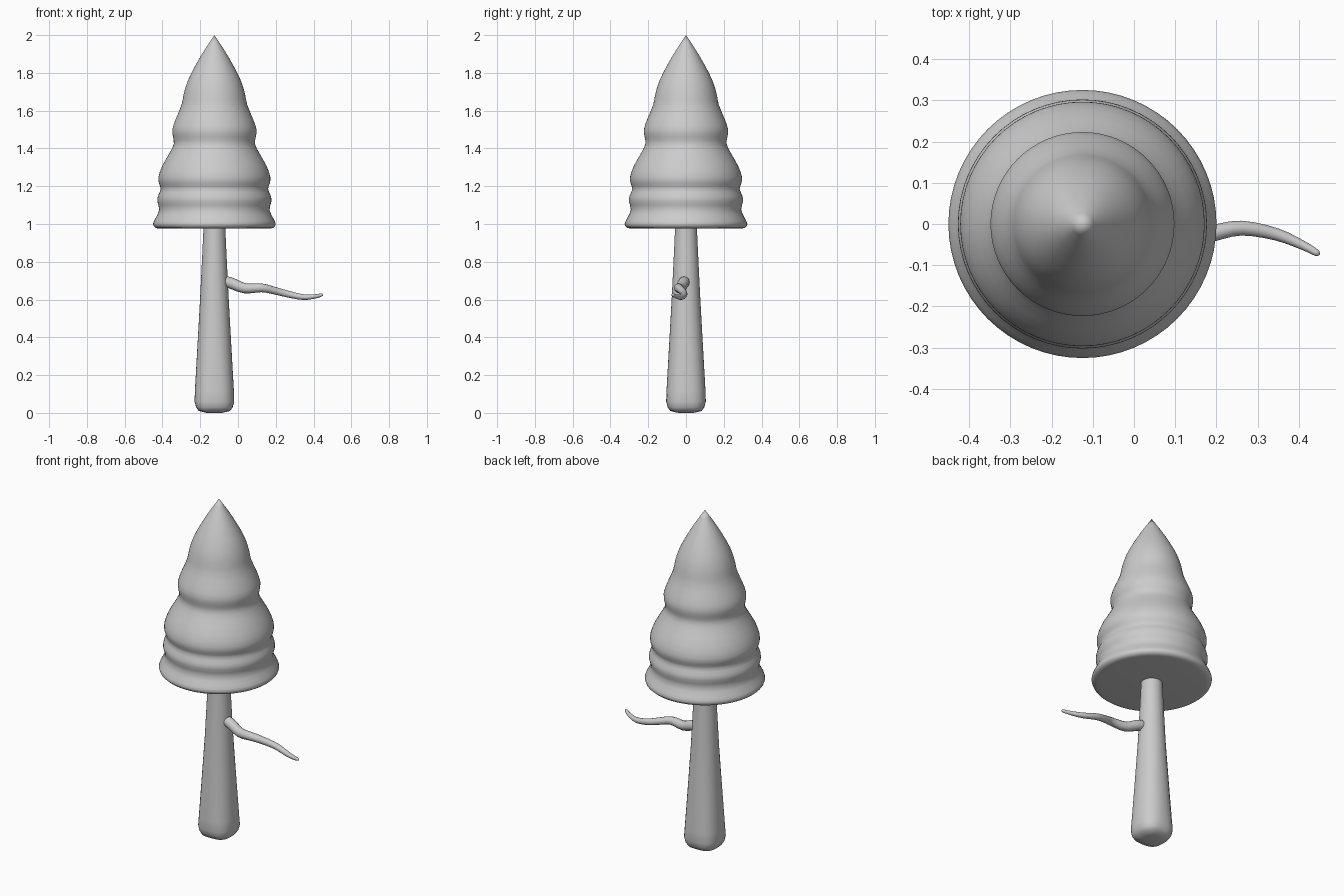
import bpy, bmesh, math
from mathutils import Vector

if "Cube" in bpy.data.objects:
    bpy.data.objects.remove(bpy.data.objects["Cube"])

CX = -0.125  # tree axis


def loft(name, rings, angle):
    """Skin a stack of equal-length point rings and cap both ends."""
    bm = bmesh.new()
    loops = [[bm.verts.new(p) for p in ring] for ring in rings]
    n = len(loops[0])
    for a, b in zip(loops, loops[1:]):
        for i in range(n):
            j = (i + 1) % n
            bm.faces.new((a[i], a[j], b[j], b[i]))
    bm.faces.new(loops[0][::-1])
    bm.faces.new(loops[-1])
    bmesh.ops.remove_doubles(bm, verts=bm.verts[:], dist=1e-5)
    bmesh.ops.recalc_face_normals(bm, faces=bm.faces[:])
    me = bpy.data.meshes.new(name)
    bm.to_mesh(me)
    bm.free()
    ob = bpy.data.objects.new(name, me)
    bpy.context.collection.objects.link(ob)
    bpy.ops.object.select_all(action='DESELECT')
    ob.select_set(True)
    bpy.context.view_layer.objects.active = ob
    bpy.ops.object.shade_smooth_by_angle(angle=math.radians(angle))
    return ob


def ring(r, z, n, power=2.0):
    """Horizontal superellipse ring around the tree axis."""
    pts = []
    for i in range(n):
        t = 2 * math.pi * i / n
        c, s = math.cos(t), math.sin(t)
        k = r / (abs(c) ** power + abs(s) ** power) ** (1 / power)
        pts.append((CX + k * c, k * s, z))
    return pts


def smooth_path(points, steps):
    """Catmull-Rom interpolation of equal-length tuples."""
    P = [Vector(p) for p in points]
    P = [2 * P[0] - P[1]] + P + [2 * P[-1] - P[-2]]
    out = []
    for a, b, c, d in zip(P, P[1:], P[2:], P[3:]):
        for k in range(steps):
            t = k / steps
            out.append(0.5 * (2 * b + (c - a) * t + (2 * a - 5 * b + 4 * c - d) * t * t
                              + (3 * b - a - 3 * c + d) * t ** 3))
    return out + [P[-2]]


# Tiered foliage cone: radius, height
profile = [(0.285, 0.975), (0.312, 0.98), (0.325, 1.0), (0.312, 1.03),
           (0.292, 1.075), (0.302, 1.12), (0.298, 1.15), (0.284, 1.185),
           (0.293, 1.215), (0.296, 1.25), (0.275, 1.31), (0.235, 1.38),
           (0.215, 1.425), (0.219, 1.46), (0.223, 1.5), (0.205, 1.555),
           (0.174, 1.63), (0.162, 1.69), (0.14, 1.76), (0.1, 1.84),
           (0.053, 1.92), (0.0, 2.0)]
rz = smooth_path(profile, 2)
loft("foliage", [ring(max(p[0], 0), p[1], 64) for p in rz], 50)

# Tapered trunk, squarish at the foot and round at the top
trunk = [(0.04, 0.0, 3.2), (0.083, 0.01, 3.2), (0.097, 0.03, 2.8),
         (0.105, 0.06, 2.6), (0.103, 0.12, 2.4), (0.09, 0.35, 2.2),
         (0.076, 0.6, 2.0), (0.066, 0.8, 2.0), (0.059, 0.95, 2.0), (0.057, 1.05, 2.0)]
loft("trunk", [ring(r, z, 32, p) for r, z, p in trunk], 50)

# Crooked side branch: x, y, z (radius kept alongside)
path = [(-0.1, -0.01, 0.695), (-0.045, -0.012, 0.69), (0.035, -0.03, 0.66),
        (0.125, -0.04, 0.662), (0.19, -0.023, 0.648), (0.26, -0.01, 0.63),
        (0.345, -0.025, 0.613), (0.41, -0.052, 0.617), (0.443, -0.07, 0.625), (0.45, -0.073, 0.627)]
radii = [0.028, 0.03, 0.027, 0.023, 0.02, 0.018, 0.015, 0.011, 0.008, 0.002]
pts = smooth_path(path, 3)
rad = [v[0] for v in smooth_path([(r, 0) for r in radii], 3)]
rings = []
for i, p in enumerate(pts):
    d = (pts[min(i + 1, len(pts) - 1)] - pts[max(i - 1, 0)]).normalized()
    u = d.cross(Vector((0, 0, 1))).normalized()
    v = u.cross(d)
    rings.append([p + rad[i] * (u * math.cos(a) + v * math.sin(a))
                  for a in (2 * math.pi * k / 12 for k in range(12))])
loft("branch", rings, 60)
